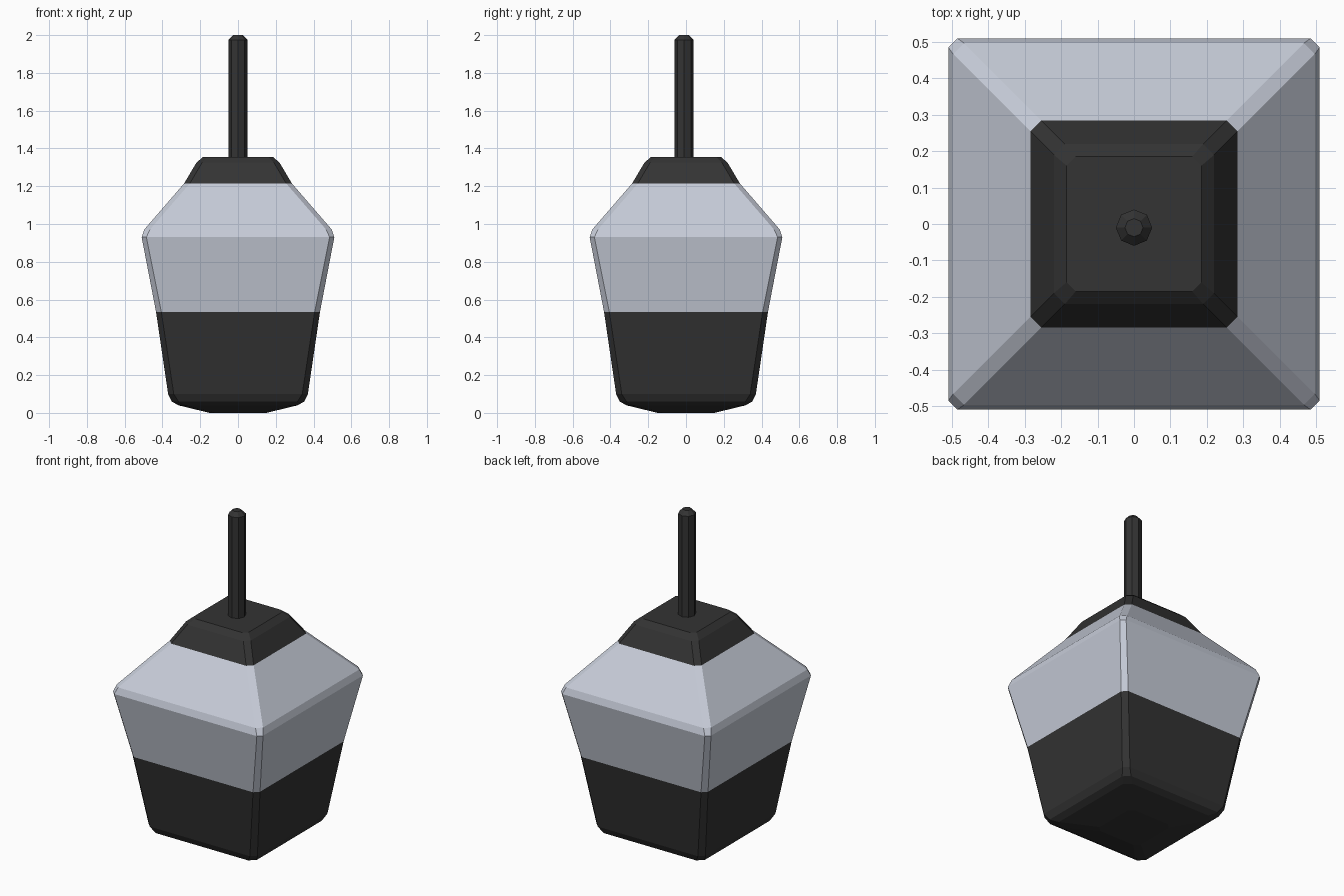
import bpy, bmesh, math

default = bpy.data.objects.get("Cube")
if default:
    bpy.data.objects.remove(default, do_unlink=True)


def make_material(name, rgb):
    mat = bpy.data.materials.new(name)
    mat.use_nodes = True
    mat.diffuse_color = (*rgb, 1)
    mat.node_tree.nodes["Principled BSDF"].inputs["Base Color"].default_value = (*rgb, 1)
    return mat


dark = make_material("charcoal", (0.033, 0.033, 0.033))
pale = make_material("pale blue grey", (0.57, 0.605, 0.69))


def square_ring(half, chamfer, z):
    """Square outline with cut corners."""
    inner = half - chamfer
    corners = [(half, -inner), (half, inner), (inner, half), (-inner, half),
               (-half, inner), (-half, -inner), (-inner, -half), (inner, -half)]
    return [(x, y, z) for x, y in corners]


def round_ring(radius, z, y_offset, sides=8):
    turn = math.tau / sides
    return [(radius * math.cos(i * turn), radius * math.sin(i * turn) + y_offset, z)
            for i in range(sides)]


def loft(name, rings, mat, close_bottom=False, close_top=False):
    """Skin a stack of rings, bottom to top."""
    bm = bmesh.new()
    loops = [[bm.verts.new(p) for p in ring] for ring in rings]
    for low, high in zip(loops, loops[1:]):
        n = len(low)
        for i in range(n):
            j = (i + 1) % n
            bm.faces.new((low[i], low[j], high[j], high[i]))
    if close_bottom:
        bm.faces.new(loops[0][::-1])
    if close_top:
        bm.faces.new(loops[-1])
    mesh = bpy.data.meshes.new(name)
    bm.to_mesh(mesh)
    bm.free()
    mesh.materials.append(mat)
    obj = bpy.data.objects.new(name, mesh)
    bpy.context.collection.objects.link(obj)
    return obj


# Shared outlines where the colours meet
waist = square_ring(0.434, 0.028, 0.535)
neck = square_ring(0.285, 0.03, 1.215)

# Dark tapered base with a softened underside
loft("lower_body",
     [square_ring(0.15, 0.03, 0), square_ring(0.315, 0.04, 0.04),
      square_ring(0.35, 0.035, 0.06), square_ring(0.37, 0.03, 0.10), waist],
     dark, close_bottom=True)

# Pale flared body and sloping shoulder
loft("upper_body",
     [waist, square_ring(0.51, 0.025, 0.93), square_ring(0.497, 0.03, 0.97), neck],
     pale)

# Dark cap
loft("cap",
     [neck, square_ring(0.22, 0.03, 1.325), square_ring(0.185, 0.025, 1.355)],
     dark, close_top=True)

# Upright rod with a bevelled tip
loft("rod",
     [round_ring(0.05, z, -0.01) for z in (1.34, 1.975)] + [round_ring(0.025, 2, -0.01)],
     dark, close_bottom=True, close_top=True)
